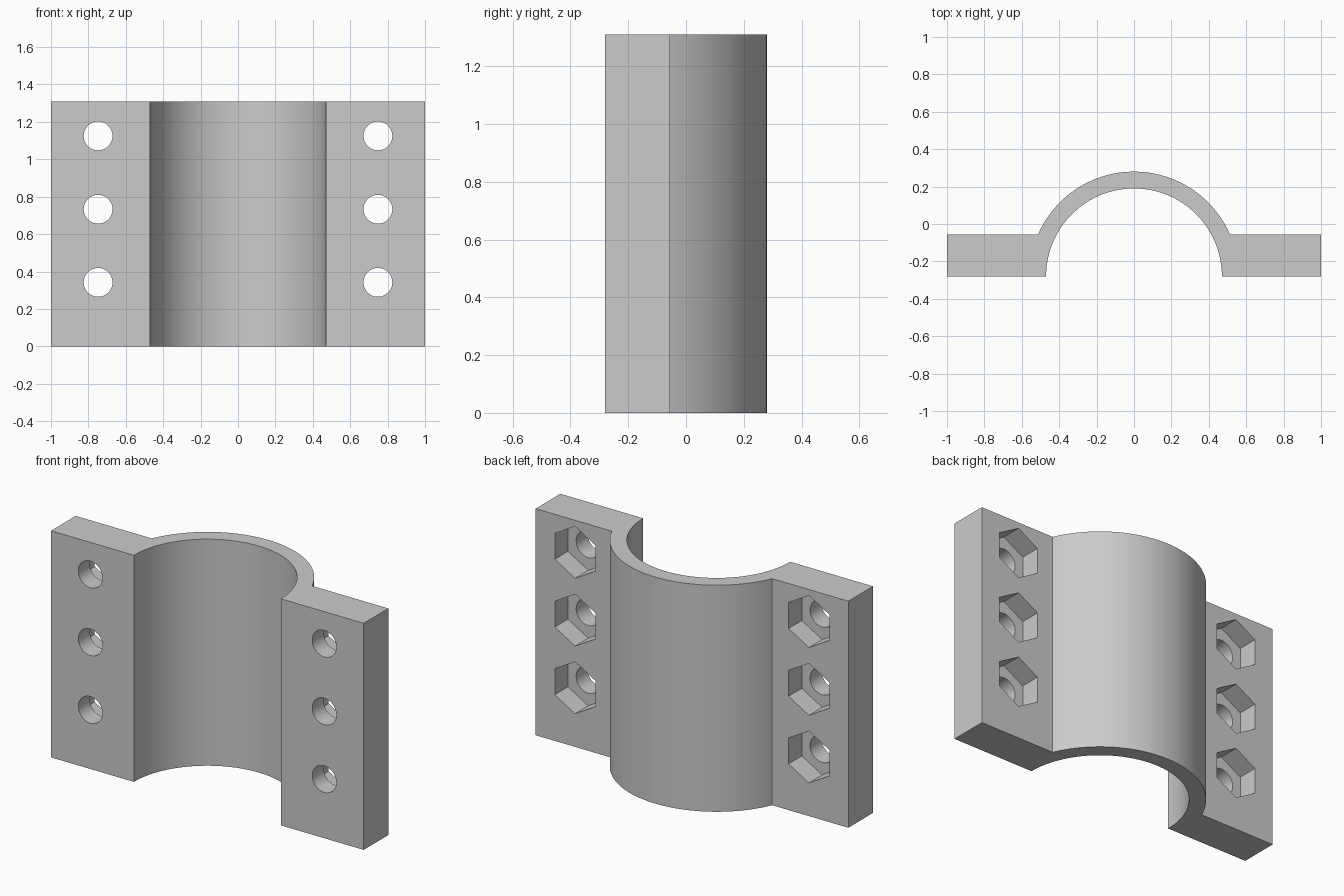
import bpy
import bmesh
import math
from mathutils import Matrix, Vector

if "Cube" in bpy.data.objects:
    bpy.data.objects.remove(bpy.data.objects["Cube"])

# Main dimensions
HEIGHT = 1.31
FRONT, FLANGE_BACK = -0.28, -0.055
R_IN, R_OUT = 0.47, 0.56
HOLE_X, HOLE_Z, HOLE_R = 0.748, (0.342, 0.733, 1.125), 0.077
NUT_R, NUT_DEPTH = 0.15, 0.12
SEGMENTS = 64

grey = bpy.data.materials.new("plain grey")
grey.use_nodes = True
COLOUR = (0.6, 0.6, 0.6, 1)
grey.diffuse_color = COLOUR
grey.node_tree.nodes["Principled BSDF"].inputs["Base Color"].default_value = COLOUR


def make_object(name, bm):
    bmesh.ops.recalc_face_normals(bm, faces=bm.faces)
    mesh = bpy.data.meshes.new(name)
    bm.to_mesh(mesh)
    bm.free()
    mesh.materials.append(grey)
    obj = bpy.data.objects.new(name, mesh)
    bpy.context.collection.objects.link(obj)
    return obj


def arc(radius, start, end):
    """Points of an arc around the pipe axis."""
    return [(radius * math.cos(a), FRONT + radius * math.sin(a))
            for a in (start + (end - start) * i / SEGMENTS for i in range(SEGMENTS + 1))]


def cutters(name, radius, sides, y0, y1):
    """Prisms along y at every bolt position, with a corner pointing up."""
    bm = bmesh.new()
    for x in (-HOLE_X, HOLE_X):
        for z in HOLE_Z:
            place = (Matrix.Translation((x, (y0 + y1) / 2, z))
                     @ Matrix.Rotation(math.pi / 2, 4, 'X'))
            bmesh.ops.create_cone(bm, cap_ends=True, segments=sides, radius1=radius,
                                  radius2=radius, depth=y1 - y0, matrix=place)
    obj = make_object(name, bm)
    obj.hide_render = True
    return obj


# Clamp half: half pipe with two flanges, extruded upwards
meet = math.asin((FLANGE_BACK - FRONT) / R_OUT)
profile = (arc(R_IN, math.pi, 0)
           + [(1, FRONT), (1, FLANGE_BACK)]
           + arc(R_OUT, meet, math.pi - meet)
           + [(-1, FLANGE_BACK), (-1, FRONT)])
bm = bmesh.new()
base = bm.faces.new([bm.verts.new((x, y, 0)) for x, y in profile])
top = bmesh.ops.extrude_face_region(bm, geom=[base], use_keep_orig=True)
bmesh.ops.translate(bm, vec=Vector((0, 0, HEIGHT)),
                    verts=[v for v in top["geom"] if isinstance(v, bmesh.types.BMVert)])
clamp = make_object("pipe_clamp_half", bm)

# Bolt holes through the flanges and hexagonal nut pockets in their backs
tools = [cutters("bolt_hole_cutter", HOLE_R, 48, FRONT - 0.1, FLANGE_BACK + 0.1),
         cutters("nut_pocket_cutter", NUT_R, 6, FLANGE_BACK - NUT_DEPTH, FLANGE_BACK + 0.1)]
bpy.ops.object.select_all(action='DESELECT')
clamp.select_set(True)
bpy.context.view_layer.objects.active = clamp
for tool in tools:
    cut = clamp.modifiers.new(tool.name, 'BOOLEAN')
    cut.operation = 'DIFFERENCE'
    cut.solver = 'EXACT'
    cut.object = tool
    bpy.ops.object.modifier_apply(modifier=cut.name)
    bpy.data.objects.remove(tool)

bpy.ops.object.shade_smooth_by_angle(angle=math.radians(20))
